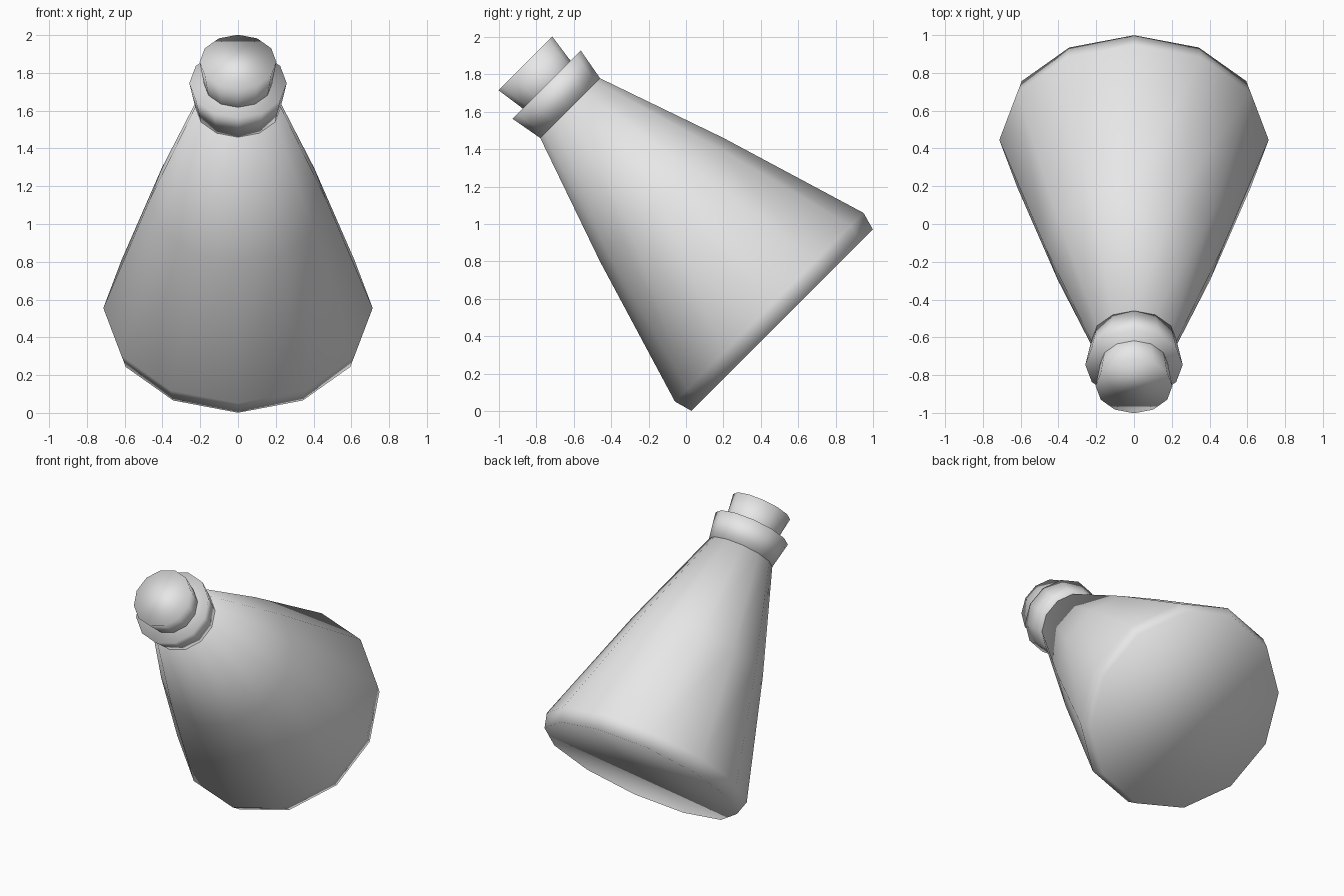
import bpy, bmesh, math
from mathutils import Matrix

cube = bpy.data.objects.get("Cube")
if cube:
    bpy.data.objects.remove(cube)

grey = bpy.data.materials.new("plain_grey")
grey.use_nodes = True
colour = (0.8, 0.8, 0.8, 1)
grey.diffuse_color = colour
grey.node_tree.nodes["Principled BSDF"].inputs["Base Color"].default_value = colour

SIDES = 12
# The whole flask leans forward by 45 degrees
TILT = Matrix.Translation((0, 0.5, 0.5)) @ Matrix.Rotation(math.radians(45), 4, "X")


def turned(name, profile):
    """Capped, smooth twelve-sided solid from (radius, height) pairs."""
    bm = bmesh.new()
    rings = []
    for radius, height in profile:
        angles = [2 * math.pi * i / SIDES for i in range(SIDES)]
        rings.append([bm.verts.new((radius * math.cos(a), radius * math.sin(a), height))
                      for a in angles])
    for low, high in zip(rings, rings[1:]):
        for i in range(SIDES):
            j = (i + 1) % SIDES
            bm.faces.new((low[i], low[j], high[j], high[i]))
    bm.faces.new(rings[0][::-1])
    bm.faces.new(rings[-1])
    for face in bm.faces:
        face.smooth = True
    mesh = bpy.data.meshes.new(name)
    bm.to_mesh(mesh)
    bm.free()
    mesh.materials.append(grey)
    obj = bpy.data.objects.new(name, mesh)
    obj.matrix_world = TILT
    bpy.context.collection.objects.link(obj)
    return obj


# Conical body with a chamfered base
turned("flask_body", [(0.686, -0.02), (0.713, 0.078), (0.467, 0.89), (0.226, 1.583)])
# Flared lip
turned("flask_rim", [(0.226, 1.583), (0.258, 1.761)])
# Tapered stopper pushed into the lip
turned("stopper", [(0.165, 1.65), (0.203, 1.921)])
